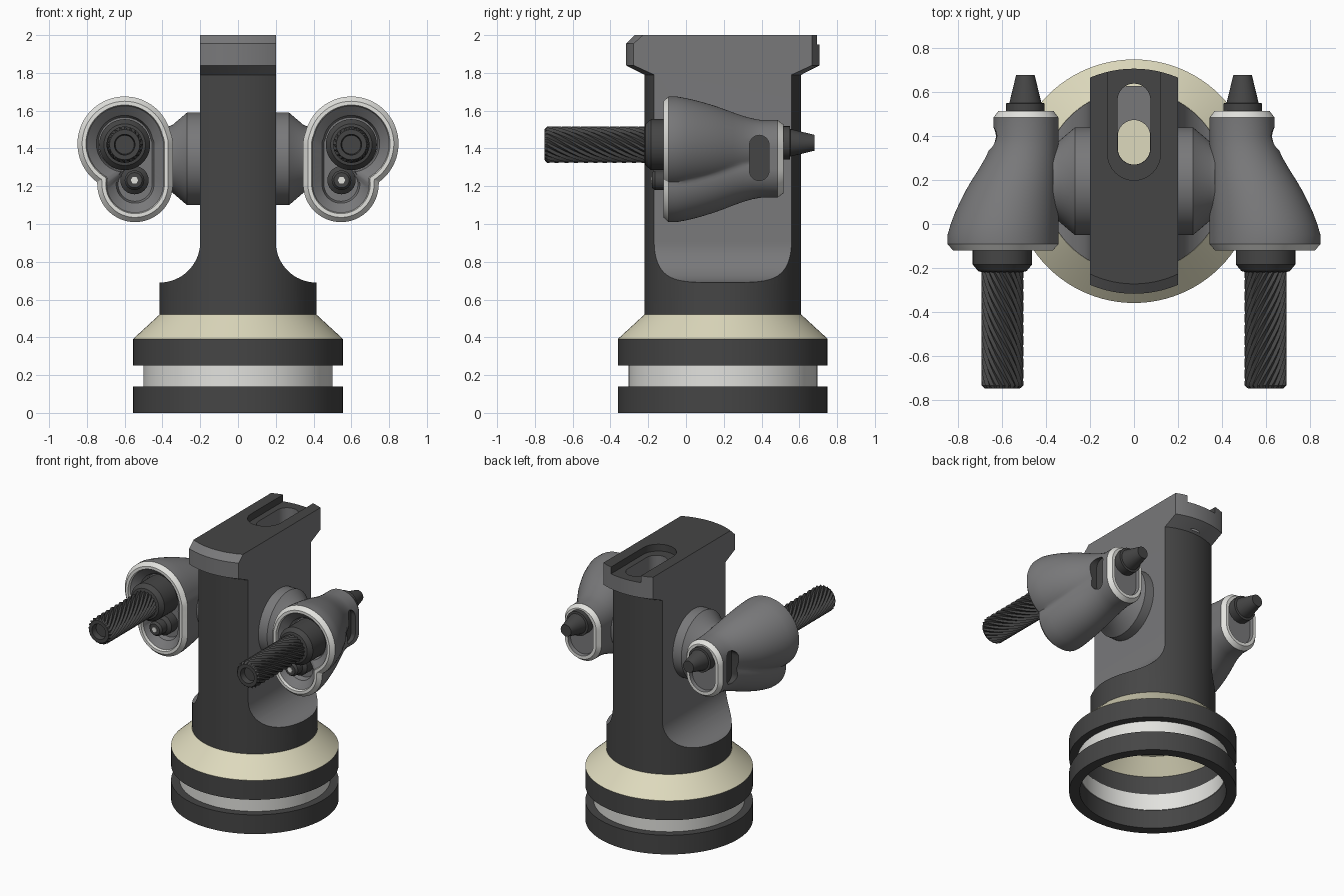
import bpy, bmesh, math

if "Cube" in bpy.data.objects:
    bpy.data.objects.remove(bpy.data.objects["Cube"])

CY = 0.195                      # the column axis sits at this y


def material(name, rgb):
    m = bpy.data.materials.new(name)
    m.diffuse_color = (*rgb, 1)
    m.use_nodes = True
    m.node_tree.nodes["Principled BSDF"].inputs["Base Color"].default_value = m.diffuse_color
    return m


DARK = material("dark_grey", (0.06, 0.06, 0.06))
GREY = material("mid_grey", (0.19, 0.19, 0.195))
LIGHT = material("light_grey", (0.76, 0.76, 0.73))
CREAM = material("cream", (0.73, 0.70, 0.51))


def finish(mesh):
    mesh.shade_smooth()
    mesh.set_sharp_from_angle(angle=math.radians(32))


def loft(name, rings, mats, pick=lambda i: 0, closed=False):
    """Skin equal-length rings; capped at both ends unless closed in a loop."""
    bm = bmesh.new()
    vs = [[bm.verts.new(p) for p in r] for r in rings]
    n, k = len(rings[0]), len(rings)
    for i in range(k if closed else k - 1):
        a, b = vs[i], vs[(i + 1) % k]
        for j in range(n):
            f = bm.faces.new((a[j], a[(j + 1) % n], b[(j + 1) % n], b[j]))
            f.material_index = pick(i)
    if not closed:
        bm.faces.new(vs[0]).material_index = pick(-1)
        bm.faces.new(vs[-1]).material_index = pick(k - 1)
    bmesh.ops.recalc_face_normals(bm, faces=bm.faces)
    mesh = bpy.data.meshes.new(name)
    bm.to_mesh(mesh)
    bm.free()
    for m in mats:
        mesh.materials.append(m)
    finish(mesh)
    ob = bpy.data.objects.new(name, mesh)
    bpy.context.collection.objects.link(ob)
    return ob


def ring(axis, r, h, a=0.0, b=0.0, n=64):
    """Circle around an axis at height h, centred on the other two coordinates."""
    pts = []
    for i in range(n):
        t = 2 * math.pi * i / n
        u, v = a + r * math.cos(t), b + r * math.sin(t)
        pts.append({"x": (h, u, v), "y": (u, h, v), "z": (u, v, h)}[axis])
    return pts


def stadium(r, u0, u1, n=16):
    """2D slot outline: half-width r across, arc centres at u0 and u1 along."""
    lo = [(r * math.cos(t), u0 + r * math.sin(t))
          for t in (math.pi * (1 + i / n) for i in range(n + 1))]
    hi = [(r * math.cos(t), u1 + r * math.sin(t))
          for t in (math.pi * i / n for i in range(n + 1))]
    return lo + hi


def slot(name, r, y0, y1, z0, z1, mat):
    pts = stadium(r, y0, y1)
    return loft(name, [[(x, y, z) for x, y in pts] for z in (z0, z1)],
                [DARK, GREY], lambda i: mat)


def boolean(ob, tools):
    for tool, op in tools:
        m = ob.modifiers.new(op, 'BOOLEAN')
        m.operation, m.solver, m.object = op, 'EXACT', tool
    dg = bpy.context.evaluated_depsgraph_get()
    mesh = bpy.data.meshes.new_from_object(ob.evaluated_get(dg))
    ob.modifiers.clear()
    ob.data = mesh
    finish(mesh)
    for tool, _ in tools:
        bpy.data.objects.remove(tool)


# Base: two dark hoops, pale band between, cream shoulder
for name, z0, z1, ri, ro, mat in (("lower_hoop", 0, 0.14, 0.485, 0.555, DARK),
                                  ("pale_band", 0.135, 0.255, 0.48, 0.5, LIGHT),
                                  ("upper_hoop", 0.25, 0.39, 0.485, 0.555, DARK)):
    loft(name, [ring("z", r, z, 0, CY, 96) for r, z in
                ((ri, z0), (ro, z0), (ro, z1), (ri, z1))], [mat], closed=True)
loft("cream_shoulder", [ring("z", r, z, 0, CY, 96) for r, z in
     ((0.40, 0.5), (0.5, 0.385), (0.553, 0.385), (0.555, 0.392), (0.416, 0.52))], [CREAM])

# Column with flared head; front of the head is chamfered at the top
prof = [(0.415, 0.505), (0.415, 1.79), (0.513, 1.84), (0.513, 1.955)]
rings = [ring("z", r, z, 0, CY, 96) for r, z in prof]
front, back = ring("z", 0.468, 2, 0, CY, 96), ring("z", 0.513, 2, 0, CY, 96)
rings.append([f if f[1] < CY else b for f, b in zip(front, back)])
column = loft("column", rings, [DARK, GREY], lambda i: 1 if i in (1, 2, 3) else 0)
# Flat sides with a concave flare at the foot
half = [(0.6, 0.3), (0.6, 0.69)]
half += [(0.415 + 0.215 * math.cos(t), 0.905 + 0.215 * math.sin(t))
         for t in (math.pi * (1.5 - 0.5 * i / 16) for i in range(17))]
half.append((0.2, 2.3))
outline = half + [(-x, z) for x, z in reversed(half)]
sides = loft("sides", [[(x, y, z) for x, z in outline] for y in (-1, 1.3)],
             [DARK, GREY], lambda i: 1)
boolean(column, [
    (sides, 'INTERSECT'),
    (slot("boss", 0.12, 0.32, 0.587, 1.84, 1.97, 1), 'UNION'),
    (slot("groove", 0.1205, 0.32, 1.0, 1.95, 2.2, 0), 'DIFFERENCE'),
    (slot("pocket", 0.075, 0.345, 0.565, 1.8, 2.1, 1), 'DIFFERENCE'),
    (slot("shaft", 0.074, 0.345, 0.40, 0.4, 1.9, 1), 'DIFFERENCE')])


def section(s, inset, y, sx, n=96):
    """Pod outline: two merged circles at the front (s=0), a stadium at the rear (s=1)."""
    def mix(p, q):
        return p + (q - p) * s
    rear = 0.148
    circles = [(mix(0.6, 0.4925), mix(1.425, 1.402), mix(0.25, rear)),
               (mix(0.545, 0.4925), mix(1.21, 1.288), mix(0.2, rear))]
    for i in range(13):
        f = i / 12
        circles.append((0.4925, mix(1.21 + 0.215 * f, 1.288 + 0.114 * f), rear))
    cx, cz = mix(0.56, 0.4925), mix(1.33, 1.345)
    pts = []
    for i in range(n):
        t = 2 * math.pi * i / n
        dx, dz = math.cos(t), math.sin(t)
        best = 0.02
        for x, z, r in circles:
            b = (x - cx) * dx + (z - cz) * dz
            d = b * b - (x - cx) ** 2 - (z - cz) ** 2 + (r - inset) ** 2
            if d >= 0:
                best = max(best, b + math.sqrt(d))
        pts.append((sx * (cx + best * dx), y, cz + best * dz))
    return pts


for side, sx in (("left", -1), ("right", 1)):
    # Hub joining the column to the pod
    loft(side + "_hub", [ring("x", r, sx * x, CY, 1.345) for r, x in
         ((0.245, 0.18), (0.245, 0.27), (0.18, 0.346), (0.17, 0.37))], [GREY])

    # Tapered pod with pale rims and recessed ends
    steps = [(0, 0.11, -0.02), (0, 0.10, -0.06), (0, 0.05, -0.10), (0, 0.045, -0.12),
             (0, 0.025, -0.12), (0, 0, -0.092)]
    body = [(0.0, -0.05), (0.07, 0), (0.16, 0.05), (0.27, 0.1), (0.39, 0.15), (0.53, 0.2),
            (0.68, 0.25), (0.82, 0.3), (0.93, 0.35), (1, 0.4), (1, 0.485)]
    steps += [(s, 0, y) for s, y in body]
    steps += [(1, 0.022, 0.515), (1, 0.045, 0.515), (1, 0.05, 0.49)]
    pale = (2, 3, 4, 16, 17)
    pod = loft(side + "_pod", [section(s, d, y, sx) for s, d, y in steps],
               [DARK, GREY, LIGHT], lambda i: 2 if i in pale else 1)
    # Dark slot sunk into the outer side
    pts = stadium(0.052, 1.282, 1.418)
    cutter = loft("slot_cutter", [[(sx * x, 0.388 + u, z) for u, z in pts]
                                  for x in (0.605, 0.8)], [DARK, GREY, LIGHT])
    boolean(pod, [(cutter, 'DIFFERENCE')])

    # Collar and spiral-ribbed rod at the front
    loft(side + "_collar", [ring("y", r, y, sx * 0.6, 1.42, 48) for r, y in
         ((0.135, 0), (0.135, -0.185), (0.11, -0.215), (0.08, -0.222))], [DARK])
    rod, teeth = [], 20
    for i in range(41):
        y = -0.2 - 0.535 * i / 40
        pts = []
        for j in range(teeth * 2):
            t = math.pi * j / teeth + 3.3 * i / 40
            r = 0.096 if j % 2 else 0.084
            pts.append((sx * (0.6 + r * math.cos(t)), y, 1.42 + r * math.sin(t)))
        rod.append(pts)
    for r, y in ((0.08, -0.75), (0.055, -0.75), (0.05, -0.71)):
        rod.append([(sx * (0.6 + r * math.cos(t)), y, 1.42 + r * math.sin(t))
                    for t in (math.pi * j / teeth + 3.3 for j in range(teeth * 2))])
    loft(side + "_ribbed_rod", rod, [DARK])

    # Small nozzle below the rod
    loft(side + "_nozzle", [ring("y", r, y, sx * 0.548, 1.232, 24) for r, y in
         ((0.075, 0), (0.075, -0.09), (0.052, -0.11), (0.052, -0.165), (0.04, -0.18))], [DARK])
    loft(side + "_nozzle_tip", [ring("y", 0.02, y, sx * 0.548, 1.232, 6)
                                for y in (-0.15, -0.184)], [LIGHT])

    # Rear plug
    loft(side + "_rear_plug", [ring("y", r, y, sx * 0.495, 1.43, 32) for r, y in
         ((0.088, 0.47), (0.088, 0.55), (0.073, 0.552), (0.042, 0.68))], [DARK])
